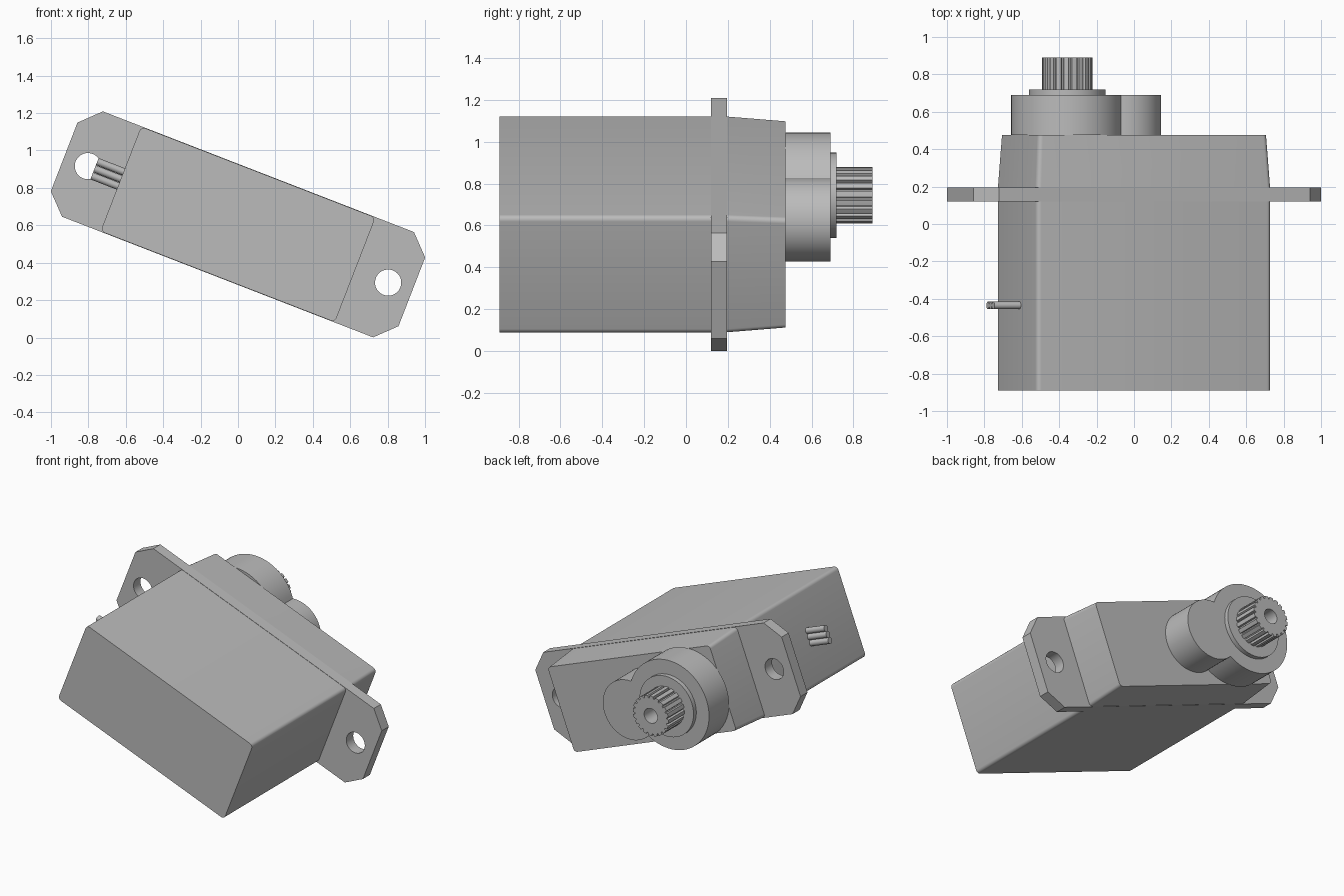
import bpy, bmesh
from math import sin, cos, acos, pi, radians

if "Cube" in bpy.data.objects:
    bpy.data.objects.remove(bpy.data.objects["Cube"])

TILT = radians(21.2)
MID_Z = 0.605

grey = bpy.data.materials.new("plain grey")
grey.use_nodes = True
grey.diffuse_color = (0.5, 0.5, 0.5, 1)
grey.node_tree.nodes["Principled BSDF"].inputs["Base Color"].default_value = (0.5, 0.5, 0.5, 1)


def arc(cx, cz, r, a0, a1, n):
    return [(cx + r * cos(a0 + (a1 - a0) * i / n), cz + r * sin(a0 + (a1 - a0) * i / n))
            for i in range(n + 1)]


def circle(cx, cz, r, n=48):
    return arc(cx, cz, r, 0, 2 * pi, n)[:-1]


def rounded_box(hx, hz, r):
    pts = []
    for i, (sx, sz) in enumerate([(1, 1), (-1, 1), (-1, -1), (1, -1)]):
        pts += arc(sx * (hx - r), sz * (hz - r), r, i * pi / 2, (i + 1) * pi / 2, 6)
    return pts


def finish(name, bm):
    bmesh.ops.recalc_face_normals(bm, faces=bm.faces)
    mesh = bpy.data.meshes.new(name)
    bm.to_mesh(mesh)
    bm.free()
    mesh.materials.append(grey)
    ob = bpy.data.objects.new(name, mesh)
    bpy.context.collection.objects.link(ob)
    ob.rotation_euler = (0, TILT, 0)
    ob.location.z = MID_Z
    bpy.ops.object.select_all(action='DESELECT')
    ob.select_set(True)
    bpy.context.view_layer.objects.active = ob
    bpy.ops.object.shade_smooth_by_angle(angle=radians(30))
    return ob


def prism(name, outline, y0, y1, holes=(), taper=(1, 1)):
    """Extrude an x-z outline with optional holes from y0 to y1."""
    bm = bmesh.new()
    edges = []
    for loop in [outline, *holes]:
        vs = [bm.verts.new((x, y0, z)) for x, z in loop]
        edges += [bm.edges.new((vs[i - 1], vs[i])) for i in range(len(vs))]
    bmesh.ops.triangle_fill(bm, edges=edges, use_beauty=True)
    ext = bmesh.ops.extrude_face_region(bm, geom=bm.faces[:], use_keep_orig=True)
    for v in ext["geom"]:
        if isinstance(v, bmesh.types.BMVert):
            v.co.x *= taper[0]
            v.co.z *= taper[1]
            v.co.y = y1
    return finish(name, bm)


# Case in three stacked sections, the last one tapering
HX, HZ = 0.672, 0.3
case = rounded_box(HX, HZ, 0.025)
prism("case_base", case, -0.89, -0.41)
prism("case_middle", case, -0.41, 0.12)
prism("case_cover", case, 0.195, 0.475, taper=(0.975, 0.94))

# Mounting plate with cut corners and a screw hole in each ear
PX, PZ, CUT = 0.997, 0.302, 0.105
plate = [(PX, PZ - CUT), (PX - CUT, PZ), (CUT - PX, PZ), (-PX, PZ - CUT),
         (-PX, CUT - PZ), (CUT - PX, -PZ), (PX - CUT, -PZ), (PX, CUT - PZ)]
prism("mounting_plate", plate, 0.12, 0.195, [circle(s * 0.861, 0, 0.07) for s in (-1, 1)])

# Gear housing: a large and a small round boss merged into one outline
SHAFT, IDLER, R, r = -0.383, -0.06, 0.3, 0.2
d = IDLER - SHAFT
a = (d * d + R * R - r * r) / (2 * d)
big, small = acos(a / R), acos((a - d) / r)
housing = arc(SHAFT, 0, R, big, 2 * pi - big, 56) + arc(IDLER, 0, r, -small, small, 40)[1:-1]
prism("gear_housing", housing, 0.475, 0.69)

# Output shaft: collar and splined gear with a screw bore
prism("shaft_collar", circle(SHAFT, 0, 0.204, 64), 0.69, 0.72)
TEETH, RO = 20, 0.135
spline = []
for i in range(TEETH):
    for f, k in [(0, 1), (0.3, 1), (0.6, 1), (0.7, 0.89), (0.9, 0.89)]:
        t = 2 * pi * (i + f) / TEETH
        spline.append((SHAFT + RO * k * cos(t), RO * k * sin(t)))
prism("output_gear", spline, 0.72, 0.89, [circle(SHAFT, 0, 0.05, 32)])

# Three cable stubs leaving the end of the case
for i, name in enumerate(("lower", "middle", "upper")):
    bm = bmesh.new()
    bmesh.ops.create_cone(bm, cap_ends=True, segments=20, radius1=0.02, radius2=0.02, depth=0.17)
    for v in bm.verts:
        x, y, z = v.co
        v.co = (-0.738 + z, -0.435 + y, (i - 1) * 0.041 + x)
    finish(name + "_wire", bm)
